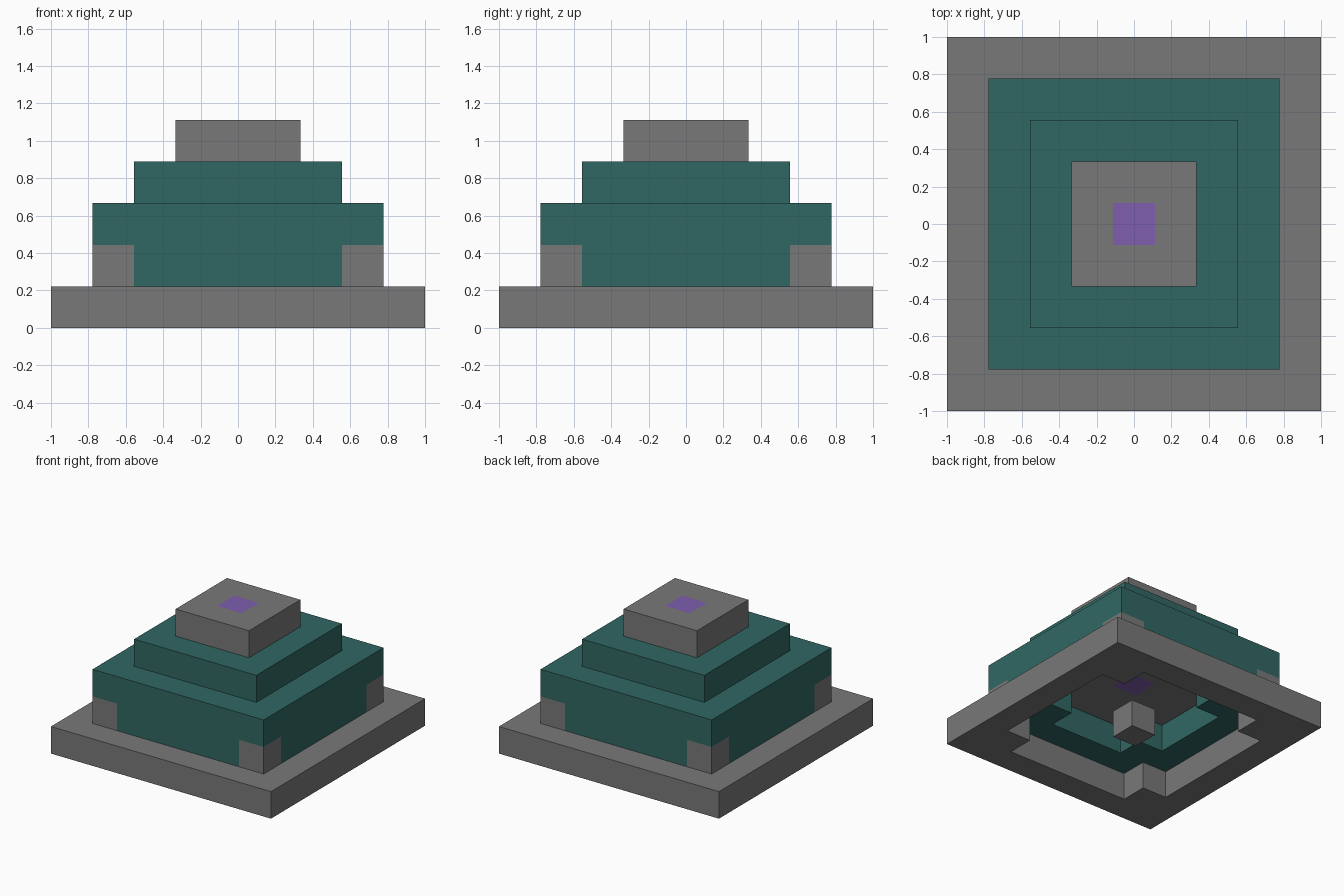
import bpy, bmesh
from mathutils import Vector

if "Cube" in bpy.data.objects:
    bpy.data.objects.remove(bpy.data.objects["Cube"], do_unlink=True)

U = 2 / 9  # one block


def material(name, rgb):
    m = bpy.data.materials.new(name)
    m.use_nodes = True
    color = (*rgb, 1)
    m.diffuse_color = color
    m.node_tree.nodes["Principled BSDF"].inputs["Base Color"].default_value = color
    return m


grey = material("stone grey", (0.19, 0.19, 0.19))
teal = material("dark teal", (0.03, 0.136, 0.125))
purple = material("purple", (0.21, 0.112, 0.42))


def square(r):
    return [(r, r), (-r, r), (-r, -r), (r, -r)]


def notched(r):
    """Square with one block missing at each corner."""
    n = r - 1
    quarter = [(r, n), (n, n), (n, r)]
    points = []
    for _ in range(4):
        points += quarter
        quarter = [(-y, x) for x, y in quarter]
    return points


def layer(name, mat, level, *outlines, centre=(0, 0)):
    """One block high slab: outer outline, then an optional hole."""
    bm = bmesh.new()
    edges = []
    for outline in outlines:
        vs = [bm.verts.new(((x + centre[0]) * U, (y + centre[1]) * U, level * U))
              for x, y in outline]
        edges += [bm.edges.new((vs[i - 1], vs[i])) for i in range(len(vs))]
    if len(outlines) == 1:
        bm.faces.new(vs)
    else:
        bmesh.ops.triangle_fill(bm, edges=edges, use_beauty=True)
    geom = bmesh.ops.extrude_face_region(bm, geom=bm.faces[:])["geom"]
    top = [g for g in geom if isinstance(g, bmesh.types.BMVert)]
    bmesh.ops.translate(bm, verts=top, vec=Vector((0, 0, U)))
    bmesh.ops.recalc_face_normals(bm, faces=bm.faces[:])
    mesh = bpy.data.meshes.new(name)
    bm.to_mesh(mesh)
    bm.free()
    mesh.materials.append(mat)
    obj = bpy.data.objects.new(name, mesh)
    bpy.context.collection.objects.link(obj)


# Hollow base with a loose block in the middle
layer("base_slab", grey, 0, square(4.5), notched(3.5))
layer("centre_block", grey, 0, square(0.5))

# Lower wall with grey corner blocks
layer("lower_wall", teal, 1, notched(3.5), notched(2.5))
for sx, side in ((1, "left"), (-1, "right")):
    for sy, end in ((1, "back"), (-1, "front")):
        layer(f"corner_block_{end}_{side}", grey, 1, square(0.5), centre=(3 * sx, 3 * sy))

# Upper wall closed by a grey ceiling with a purple core
layer("upper_wall", teal, 2, square(3.5), notched(2.5))
layer("ceiling", grey, 2, notched(2.5), square(0.5))
layer("ceiling_core", purple, 2, square(0.5))

# Step and cap
layer("upper_step", teal, 3, square(2.5))
layer("cap", grey, 4, square(1.5), square(0.5))
layer("cap_core", purple, 4, square(0.5))
